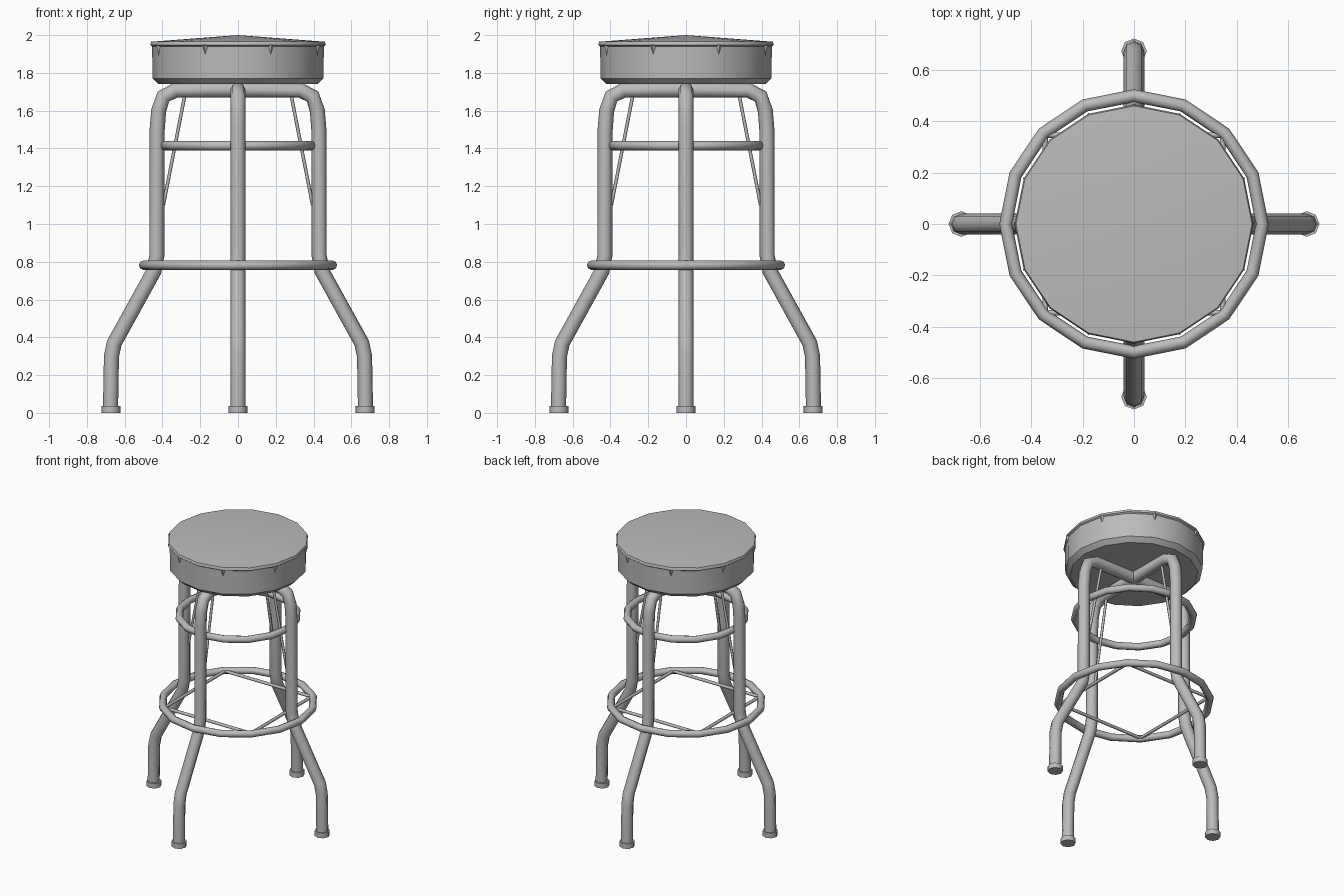
import bpy
from math import cos, sin, pi, radians

cube = bpy.data.objects.get("Cube")
if cube:
    bpy.data.objects.remove(cube, do_unlink=True)

grey = bpy.data.materials.new("plain_grey")
grey.use_nodes = True
GREY = (0.5, 0.5, 0.5, 1)
grey.diffuse_color = GREY
grey.node_tree.nodes["Principled BSDF"].inputs["Base Color"].default_value = GREY


def finish(ob, name, angle=50):
    ob.name = name
    ob.data.materials.clear()
    ob.data.materials.append(grey)
    bpy.ops.object.select_all(action="DESELECT")
    ob.select_set(True)
    bpy.context.view_layer.objects.active = ob
    bpy.ops.object.shade_smooth_by_angle(angle=radians(angle))
    return ob


def tube(name, points, radius):
    curve = bpy.data.curves.new(name, "CURVE")
    curve.dimensions = "3D"
    curve.bevel_depth = radius
    curve.bevel_resolution = 2
    curve.use_fill_caps = True
    spline = curve.splines.new("POLY")
    spline.points.add(len(points) - 1)
    for p, co in zip(spline.points, points):
        p.co = (*co, 1)
    ob = bpy.data.objects.new(name, curve)
    bpy.context.collection.objects.link(ob)
    bpy.ops.object.select_all(action="DESELECT")
    ob.select_set(True)
    bpy.context.view_layer.objects.active = ob
    bpy.ops.object.convert(target="MESH")
    return finish(bpy.context.object, name)


def ring(name, radius, z):
    bpy.ops.mesh.primitive_torus_add(major_segments=16, minor_segments=8,
                                     major_radius=radius, minor_radius=0.025,
                                     location=(0, 0, z))
    return finish(bpy.context.object, name)


# Seat cushion: lathed profile with a slight rim and a shallow peak
SIDES = 16
profile = [(0.42, 1.74), (0.452, 1.77), (0.455, 1.94), (0.465, 1.947), (0.46, 1.965)]
verts = [(r * cos(2 * pi * i / SIDES), r * sin(2 * pi * i / SIDES), z)
         for r, z in profile for i in range(SIDES)]
faces = []
for row in range(len(profile) - 1):
    for i in range(SIDES):
        a, b = row * SIDES + i, row * SIDES + (i + 1) % SIDES
        faces.append((a, b, b + SIDES, a + SIDES))
faces.append(tuple(reversed(range(SIDES))))
peak = len(verts)
verts.append((0, 0, 2.0))
top = peak - SIDES
faces += [(top + i, top + (i + 1) % SIDES, peak) for i in range(SIDES)]
mesh = bpy.data.meshes.new("seat")
mesh.from_pydata(verts, [], faces)
seat = bpy.data.objects.new("seat", mesh)
bpy.context.collection.objects.link(seat)
finish(seat, "seat", 35)

# Small gathered folds under the seat rim
for k in range(8):
    a = pi / 8 + k * pi / 4
    bpy.ops.mesh.primitive_cone_add(vertices=4, radius1=0, radius2=0.026, depth=0.09,
                                    location=(0.443 * cos(a), 0.443 * sin(a), 1.905),
                                    rotation=(0, 0, a))
    finish(bpy.context.object, f"seat_fold_{k + 1}", 30)

# Two crossing leg arches: half path from foot to centre, then mirrored
half = [(0.675, 0.02), (0.67, 0.3), (0.655, 0.37), (0.445, 0.75), (0.43, 0.83),
        (0.428, 1.5), (0.42, 1.6), (0.395, 1.675), (0.33, 1.708), (0, 1.71)]
path = half + [(-d, z) for d, z in reversed(half[:-1])]
tube("side_leg_arch", [(d, 0, z) for d, z in path], 0.04)
tube("front_back_leg_arch", [(0, d, z) for d, z in path], 0.04)

# Foot caps and thin inner braces, one per leg
for k, side in enumerate(("left", "back", "right", "front")):
    c, s = cos(k * pi / 2), sin(k * pi / 2)
    bpy.ops.mesh.primitive_cylinder_add(vertices=8, radius=0.05, depth=0.036,
                                        location=(0.673 * c, 0.673 * s, 0.018))
    finish(bpy.context.object, side + "_foot_cap", 50)
    tube(side + "_brace", [(0.28 * c, 0.28 * s, 1.69), (0.395 * c, 0.395 * s, 1.1)], 0.009)

# Upper brace ring and lower foot ring
ring("upper_ring", 0.39, 1.415)
ring("foot_ring", 0.5, 0.782)

# Thin chords inside the foot ring
for k in range(4):
    a, b = pi / 4 + k * pi / 2, pi / 4 + (k + 1) * pi / 2
    tube(f"foot_ring_chord_{k + 1}",
         [(0.49 * cos(t), 0.49 * sin(t), 0.782) for t in (a, b)], 0.011)
